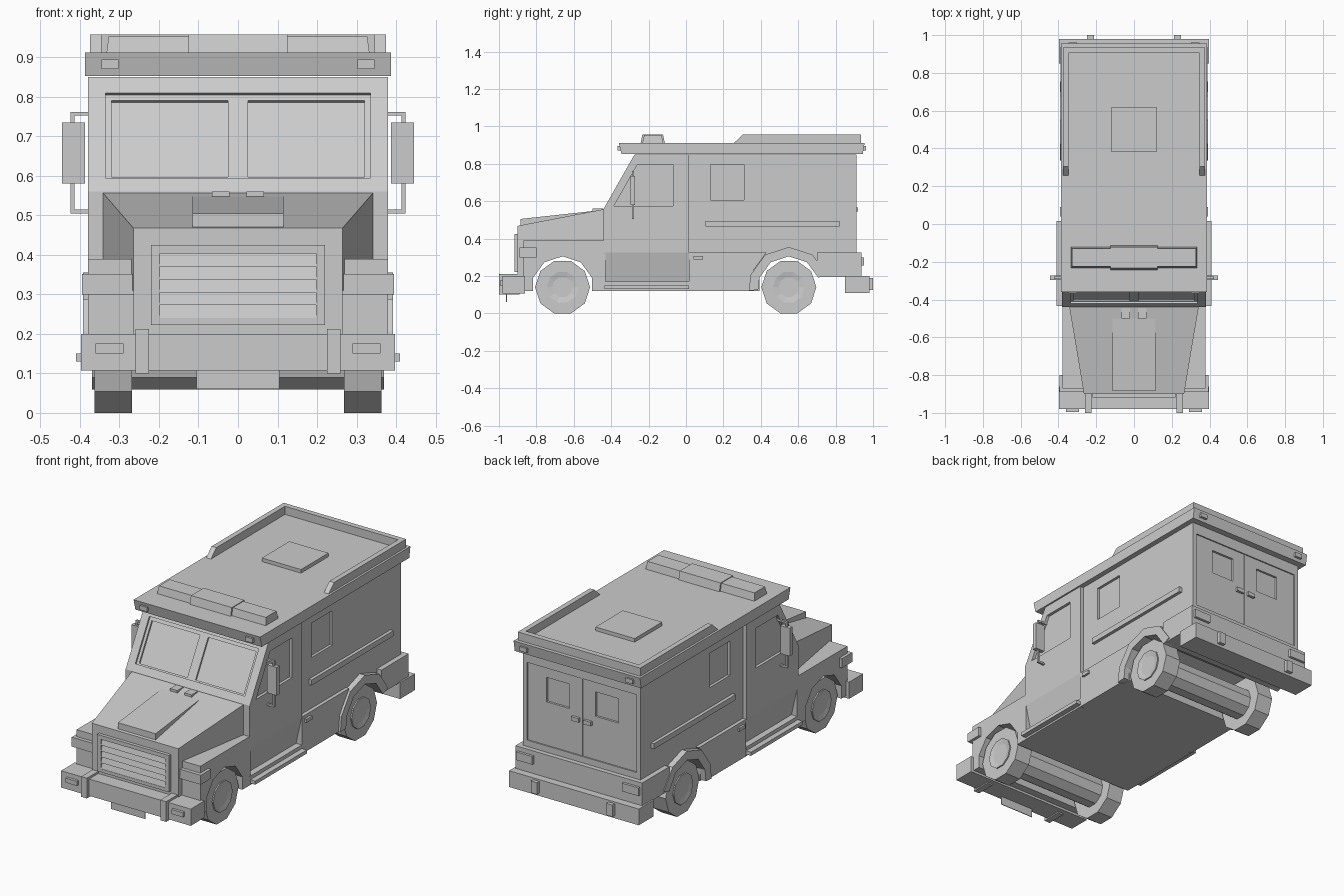
import bpy, bmesh, math
from math import sin, cos, radians

if "Cube" in bpy.data.objects:
    bpy.data.objects.remove(bpy.data.objects["Cube"])


def finish(name, bm, mirror=False):
    bmesh.ops.recalc_face_normals(bm, faces=bm.faces)
    me = bpy.data.meshes.new(name)
    bm.to_mesh(me)
    bm.free()
    ob = bpy.data.objects.new(name, me)
    bpy.context.collection.objects.link(ob)
    if mirror:
        ob.modifiers.new("Mirror", 'MIRROR')
    return ob


def prism(name, pts, x0, x1, mirror=False):
    """Side profile of (y, z) points extruded along x."""
    bm = bmesh.new()
    a = [bm.verts.new((x0, y, z)) for y, z in pts]
    b = [bm.verts.new((x1, y, z)) for y, z in pts]
    bm.faces.new(a)
    bm.faces.new(b[::-1])
    n = len(pts)
    for i in range(n):
        j = (i + 1) % n
        bm.faces.new((a[i], b[i], b[j], a[j]))
    return finish(name, bm, mirror)


def hull(name, pts, mirror=False):
    bm = bmesh.new()
    for p in pts:
        bm.verts.new(p)
    bmesh.ops.convex_hull(bm, input=bm.verts)
    bmesh.ops.dissolve_limit(bm, angle_limit=0.001, verts=bm.verts, edges=bm.edges)
    return finish(name, bm, mirror)


def box(name, x0, x1, y0, y1, z0, z1, mirror=False):
    return prism(name, [(y0, z0), (y1, z0), (y1, z1), (y0, z1)], x0, x1, mirror)


def cut(target, cutter):
    m = target.modifiers.new("Cut", 'BOOLEAN')
    m.operation, m.solver, m.object = 'DIFFERENCE', 'EXACT', cutter
    bpy.context.view_layer.objects.active = target
    bpy.ops.object.modifier_apply(modifier=m.name)
    bpy.data.objects.remove(cutter)


def ring(cy, r, angles, cz=0.14):
    return [(cy + r * cos(radians(a)), cz + r * sin(radians(a))) for a in angles]


def slope(z, d):
    """Point on the windscreen plane at height z, moved d along its normal."""
    return (-0.44 + (z - 0.56) * 0.165 / 0.29 - 0.869 * d, z + 0.494 * d)


FRONT, REAR = -0.66, 0.55
ARCH = range(18, 378, 36)

# cab with recessed windscreen, door windows and tucked-in lower doors
cab = prism("cab", [(-.44, .12), (-.44, .56), (-.275, .85), (.015, .85), (.015, .12)], -.38, .38)
for x0, x1, z0, z1, d in ((-.335, .335, .595, .81, .01),
                          (.025, .32, .602, .795, .02), (-.32, -.025, .602, .795, .02)):
    cut(cab, prism("cutter", [slope(z0, .03), slope(z1, .03), slope(z1, -d), slope(z0, -d)], x0, x1))
for s in (1, -1):
    cut(cab, prism("cutter", [(-.385, .575), (-.26, .795), (-.07, .795), (-.07, .575)], s * .364, s * .42))
    cut(cab, hull("cutter", [(s * x, y, z) for y in (-.5, .1)
                             for x, z in ((.38, .325), (.345, .17), (.42, .17), (.42, .325))]))

# cargo box, a little narrower than the cab, with wheel tunnel, side windows and rear doors
cargo = prism("cargo_box", [(.015, .12), (.015, .85), (.912, .85), (.912, .195), (.65, .195), (.65, .12)],
              -.36, .36)
cut(cargo, prism("cutter", ring(REAR, .165, ARCH), -.5, .5))
for s in (1, -1):
    cut(cargo, box("cutter", s * .345, s * .45, .13, .31, .605, .795))
cut(cargo, box("cutter", -.335, .335, .905, 1, .36, .79))
for x in (-.15, .15):
    cut(cargo, box("cutter", x - .07, x + .07, .893, 1, .6, .735))
box("rear_door_seam", -.003, .003, .9, .908, .36, .79)
box("rear_door_handle", .015, .06, .9, .92, .545, .567, True)

# fenders with front wheel tunnel
fender = prism("front_fenders", [(-.87, .12), (-.87, .39), (-.43, .39), (-.43, .12)], -.379, .379)
cut(fender, prism("cutter", ring(FRONT, .165, ARCH), -.5, .5))

# hood, nose and scoop
hull("hood", [(s * x, y, z) for s in (1, -1) for x, y, z in
              ((.265, -.9, .31), (.265, -.9, .468), (.343, -.435, .31), (.343, -.435, .558))])
box("nose", -.265, .265, -.9, -.865, .12, .32)
prism("hood_scoop", [(-.885, .46), (-.885, .505), (-.5, .547), (-.5, .5)], -.115, .115)
box("hood_vent", .022, .066, -.5, -.445, .53, .56, True)

# grille
grille = box("grille_frame", -.22, .22, -.918, -.895, .222, .425)
cut(grille, box("cutter", -.197, .197, -.95, -.905, .24, .403))
for i in range(5):
    z = .24 + i * .0326
    prism("grille_slat", [(-.9, z), (-.916, z), (-.907, z + .0326), (-.9, z + .0326)], -.197, .197)

# headlights and front bumper
box("headlight", .26, .395, -.89, -.80, .30, .352, True)
box("front_bumper", -.397, .397, -.98, -.86, .107, .2)
box("front_bumper_guard", .225, .26, -1, -.89, .1, .212, True)
box("bumper_light", .29, .36, -.995, -.97, .15, .175, True)
box("front_plate", -.105, .105, -.962, -.958, .06, .11)

# rear skirt, lights and bumper
skirt = box("rear_skirt", -.388, .388, .70, .938, .195, .325)
cut(skirt, prism("cutter", ring(REAR, .165, ARCH), -.5, .5))
box("tail_light", .275, .375, .93, .952, .255, .3, True)
box("rear_bumper", -.397, .397, .85, .98, .11, .2)
box("rear_bumper_guard", .212, .25, .97, 1, .125, .19, True)

# side details
angles = (18, 54, 90, 126, 162, 185)
prism("rear_wheel_flare", ring(REAR, .215, angles) + ring(REAR, .165, angles[::-1]), .33, .392, True)
prism("side_skirt", [(.017, .12), (.017, .325), (.43, .325), (.36, .23), (.345, .12)], .33, .38, True)
box("side_rail", .35, .378, .105, .82, .465, .495, True)
box("running_board", .33, .41, -.435, .017, .13, .15, True)
box("door_handle", .35, .392, .04, .09, .287, .306, True)

# mirrors on brackets
box("mirror", .387, .445, -.297, -.272, .58, .735, True)
box("mirror_post", .414, .424, -.29, -.278, .505, .762, True)
for z in (.505, .752):
    box("mirror_arm", .33, .424, -.29, -.278, z, z + .01, True)

# roof slab, rail, hatch and marker lights
prism("roof", [(-.36, .912), (-.345, .852), (.945, .852), (.955, .912)], -.387, .387)
prism("roof_side_rail", [(.255, .91), (.305, .957), (.935, .957), (.935, .91)], .346, .375, True)
box("roof_back_rail", -.346, .346, .905, .935, .91, .957)
box("roof_hatch", -.12, .12, .38, .62, .91, .932)
box("front_marker", .302, .346, -.366, -.33, .87, .894, True)
box("rear_marker", .302, .346, .94, .962, .87, .894, True)

# light bar, tapered towards the top
prism("light_bar_centre", [(-.243, .91), (-.113, .91), (-.123, .957), (-.233, .957)], -.125, .125)
hull("light_bar_side", [(.12, -.233, .91), (.12, -.122, .91), (.333, -.233, .91), (.333, -.122, .91),
                        (.12, -.224, .953), (.12, -.131, .953), (.327, -.224, .953), (.327, -.131, .953)], True)

# wheels and through axles with dished hubs
for label, cy in (("front", FRONT), ("rear", REAR)):
    prism(label + "_wheel", ring(cy, .147, range(0, 360, 36)), .268, .363, True)
    axle = prism(label + "_axle", ring(cy, .085, range(0, 360, 36)), -.37, .37)
    bm = bmesh.new()
    bm.from_mesh(axle.data)
    ends = [f for f in bm.faces if len(f.verts) == 10]
    bmesh.ops.inset_individual(bm, faces=ends, thickness=.03, depth=-.006)
    bm.to_mesh(axle.data)
    bm.free()
